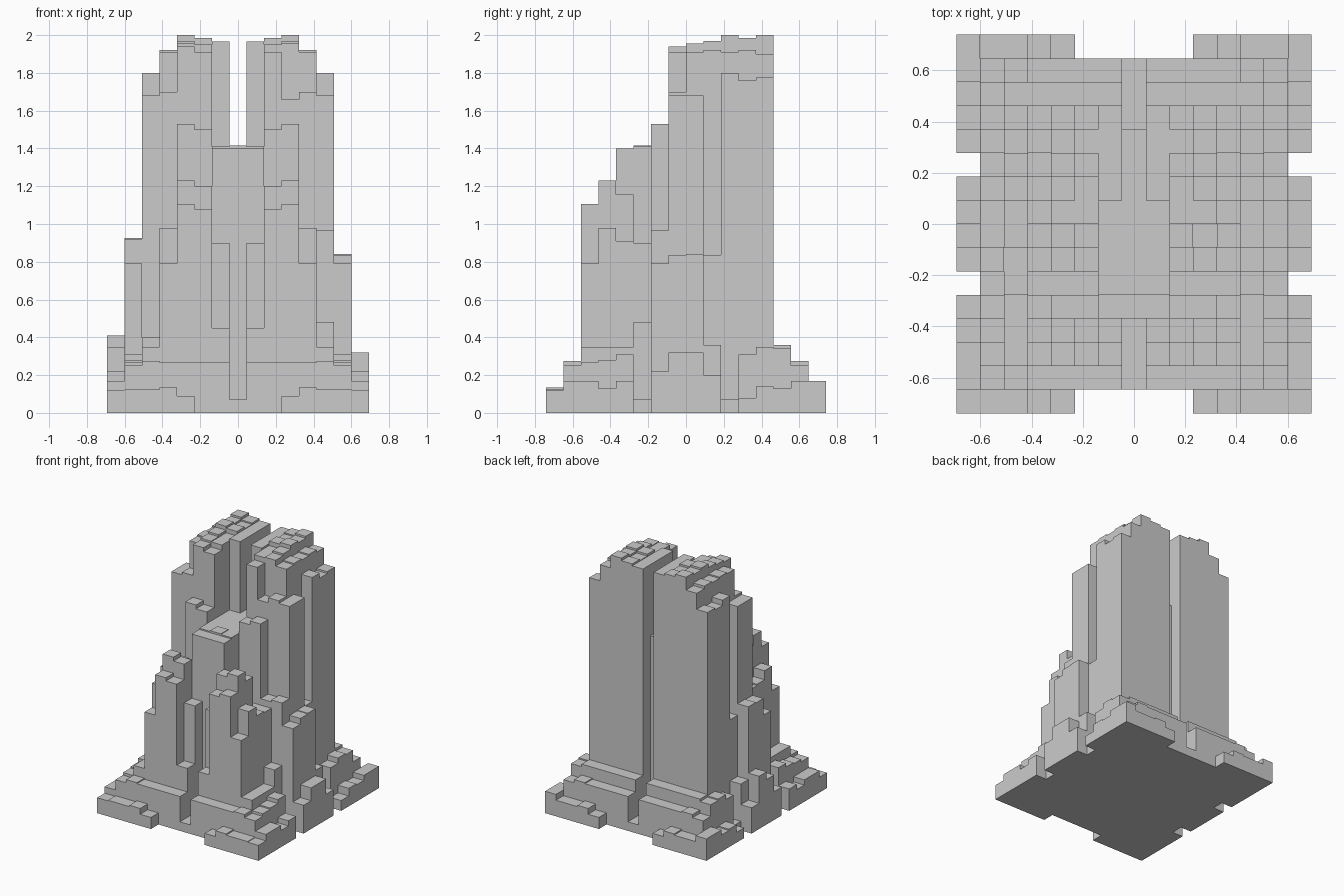
import bpy, bmesh

if "Cube" in bpy.data.objects:
    bpy.data.objects.remove(bpy.data.objects["Cube"])

CELL = 0.0925            # plan grid: 15 columns (i = -7..7) by 16 rows (j = 0..15)
height, owner = {}, {}


def patch(part, i0, j0, rows, sides=(1, -1)):
    """Set column heights from i0 outwards and j0 backwards, mirrored in x."""
    for dj, row in enumerate(rows):
        for di, h in enumerate(row):
            for s in sides:
                key = (s * (i0 + di), j0 + dj)
                height[key], owner[key] = h, part


# stepped terrace: outer edge, inner edge, side shelves
for j in (0, 15):
    patch("terrace", 3, j, [[.09, .135, .125, .125, .12 if j == 0 else .17]])
for j in (1, 14):
    patch("terrace", 0, j, [[.07] + [.267] * 4 + [.275, .25, .17]])
patch("terrace", 0, 13, [[.07] + [.36] * 5 + [.34, .13]])
patch("terrace", 5, 2, [[.35, .27, .17], [.35, .28, .13], [.35, .31, .17], [.48, .07]])
patch("terrace", 6, 10, [[.07], [.31, .08], [.35, .14]])

# front towers, with the narrow slot between them
patch("front_tower", 0, 2, [
    [.07, .45, 1.08, 1.105, .79],
    [.07, .90, 1.20, 1.23, .98],
    [1.40, 1.40, 1.15, 1.155, .91],
    [1.415, 1.41, .90, .90, .90],
])

# infill block joining the main towers, recessed at the back
patch("link_block", 0, 4, [[1.40, 1.40], [1.415, 1.41]])
patch("link_block", 0, 6, [[1.41, 1.41]] * 3)
patch("link_block", 0, 9, [[1.41]] * 3 + [[.07]])

# twin main towers
patch("main_tower", 2, 6, [
    [1.50, 1.53, .95, .965],
    [1.91, 1.66, 1.70, 1.68],
    [1.95, 1.955, 1.91, 1.68],
])
patch("main_tower", 1, 9, [
    [1.965, 1.95, 1.97, 1.92, .835],
    [1.965, 1.985, 2.0, 1.91, 1.80],
    [1.965, 1.97, 1.985, 1.92, 1.76],
    [1.965, 1.98, 2.0, 1.90, 1.775],
])

# side buttresses, slightly taller on the left
patch("side_buttress", 6, 6, [[.79, .22], [.835, .32], [.84, .32], [.36, .20]])
patch("side_buttress", 6, 7, [[.92, .35], [.925, .41]], sides=(-1,))
patch("main_tower", 5, 5, [[.40], [.40]], sides=(-1,))
patch("main_tower", 3, 7, [[1.94]], sides=(-1,))


def build(part):
    """Outer skin only: roofs, undersides and the exposed strips of wall."""
    bm = bmesh.new()

    def quad(*pts):
        bm.faces.new([bm.verts.new(p) for p in pts])

    for (i, j), h in height.items():
        if owner[i, j] != part:
            continue
        x0, x1 = (i - .5) * CELL, (i + .5) * CELL
        y0, y1 = (j - 8) * CELL, (j - 7) * CELL
        quad((x0, y0, h), (x1, y0, h), (x1, y1, h), (x0, y1, h))
        quad((x0, y1, 0), (x1, y1, 0), (x1, y0, 0), (x0, y0, 0))
        for di, dj, a, b in ((0, -1, (x0, y0), (x1, y0)), (1, 0, (x1, y0), (x1, y1)),
                             (0, 1, (x1, y1), (x0, y1)), (-1, 0, (x0, y1), (x0, y0))):
            low = height.get((i + di, j + dj), 0)
            if low < h:
                quad((*a, low), (*b, low), (*b, h), (*a, h))
    bmesh.ops.remove_doubles(bm, verts=bm.verts, dist=1e-5)
    mesh = bpy.data.meshes.new(part)
    bm.to_mesh(mesh)
    bm.free()
    bpy.context.collection.objects.link(bpy.data.objects.new(part, mesh))


for part in sorted(set(owner.values())):
    build(part)
